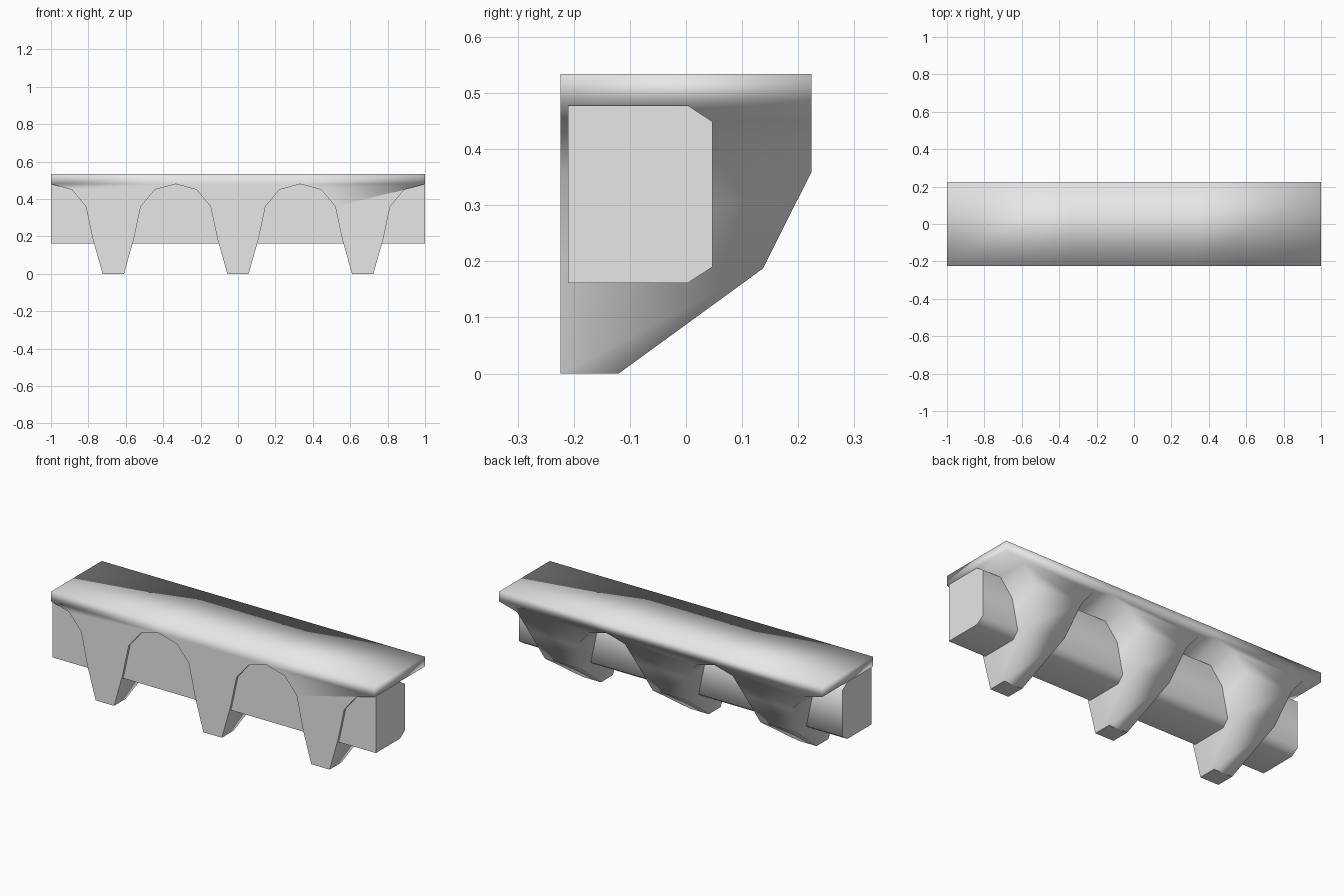
import bpy
import bmesh

cube = bpy.data.objects.get("Cube")
if cube:
    bpy.data.objects.remove(cube, do_unlink=True)

stone = bpy.data.materials.new("grey_stone")
stone.use_nodes = True
GREY = (0.8, 0.8, 0.8, 1)
stone.diffuse_color = GREY
stone.node_tree.nodes["Principled BSDF"].inputs["Base Color"].default_value = GREY

TOP, FRONT, BACK, SPACING = 0.534, -0.224, 0.224, 2 / 3


def finish(bm, name):
    bmesh.ops.remove_doubles(bm, verts=bm.verts, dist=0.0005)
    bmesh.ops.recalc_face_normals(bm, faces=bm.faces)
    for f in bm.faces:
        f.smooth = True
    mesh = bpy.data.meshes.new(name)
    bm.to_mesh(mesh)
    bm.free()
    mesh.materials.append(stone)
    obj = bpy.data.objects.new(name, mesh)
    bpy.context.collection.objects.link(obj)
    return obj


# Arched bracket outline: half width, height, rear depth
half = [(SPACING / 2, 0.48, BACK), (0.222, 0.45, BACK), (0.147, 0.36, BACK),
        (0.11, 0.187, 0.137), (0.057, 0, -0.12)]
outline = [(-x, z, y) for x, z, y in half] + half[::-1]
last = len(outline) - 1

# Bracketed cornice: three brackets joined by arches under a flat ledge
bm = bmesh.new()
sharp_faces = []
for unit in (-1, 0, 1):
    cx = unit * SPACING
    front = [bm.verts.new((cx + x, FRONT, z)) for x, z, y in outline]
    rear = [bm.verts.new((cx + x, y, z)) for x, z, y in outline]
    tf = [bm.verts.new((cx + s * SPACING / 2, FRONT, TOP)) for s in (-1, 1)]
    tb = [bm.verts.new((cx + s * SPACING / 2, BACK, TOP)) for s in (-1, 1)]
    # Front face and upper band
    bm.faces.new(front)
    bm.faces.new((front[0], front[last], tf[1], tf[0]))
    # Arch soffits and bracket foot
    for i in range(last):
        bm.faces.new((front[i], front[i + 1], rear[i + 1], rear[i]))
    # Stepped rear slope, rear face and top
    for i in range(2, 4):
        bm.faces.new((rear[i], rear[i + 1], rear[last - i - 1], rear[last - i]))
    bm.faces.new((rear[0], rear[1], rear[2], rear[last - 2], rear[last - 1], rear[last]))
    bm.faces.new((rear[0], rear[last], tb[1], tb[0]))
    bm.faces.new((tf[0], tf[1], tb[1], tb[0]))
    # Closed ledge ends
    if unit:
        k, j = (0, 0) if unit < 0 else (last, 1)
        bm.faces.new((front[k], rear[k], tb[j], tf[j]))

bmesh.ops.remove_doubles(bm, verts=bm.verts, dist=0.0005)
# Crisp arch edge along the front plane
for e in bm.edges:
    on_front = all(abs(v.co.y - FRONT) < 0.001 for v in e.verts)
    below_ledge = all(v.co.z < TOP - 0.01 for v in e.verts)
    e.smooth = not (on_front and below_ledge and
                    abs(e.verts[0].co.z - e.verts[1].co.z) > 0.001)
    if max(v.co.z for v in e.verts) < 0.001:
        e.smooth = False
finish(bm, "bracketed_cornice")

# Recessed beam running through the brackets, chamfered at the rear
section = [(-0.21, 0.161), (0.003, 0.161), (0.047, 0.19),
           (0.047, 0.449), (0.003, 0.478), (-0.21, 0.478)]
bm = bmesh.new()
end = bm.faces.new([bm.verts.new((-1, y, z)) for y, z in section])
grown = bmesh.ops.extrude_face_region(bm, geom=[end], use_keep_orig=True)
moved = [g for g in grown["geom"] if isinstance(g, bmesh.types.BMVert)]
bmesh.ops.translate(bm, verts=moved, vec=(2, 0, 0))
beam = finish(bm, "recessed_beam")
bpy.ops.object.select_all(action="DESELECT")
beam.select_set(True)
bpy.context.view_layer.objects.active = beam
bpy.ops.object.shade_smooth_by_angle(angle=1.05)
